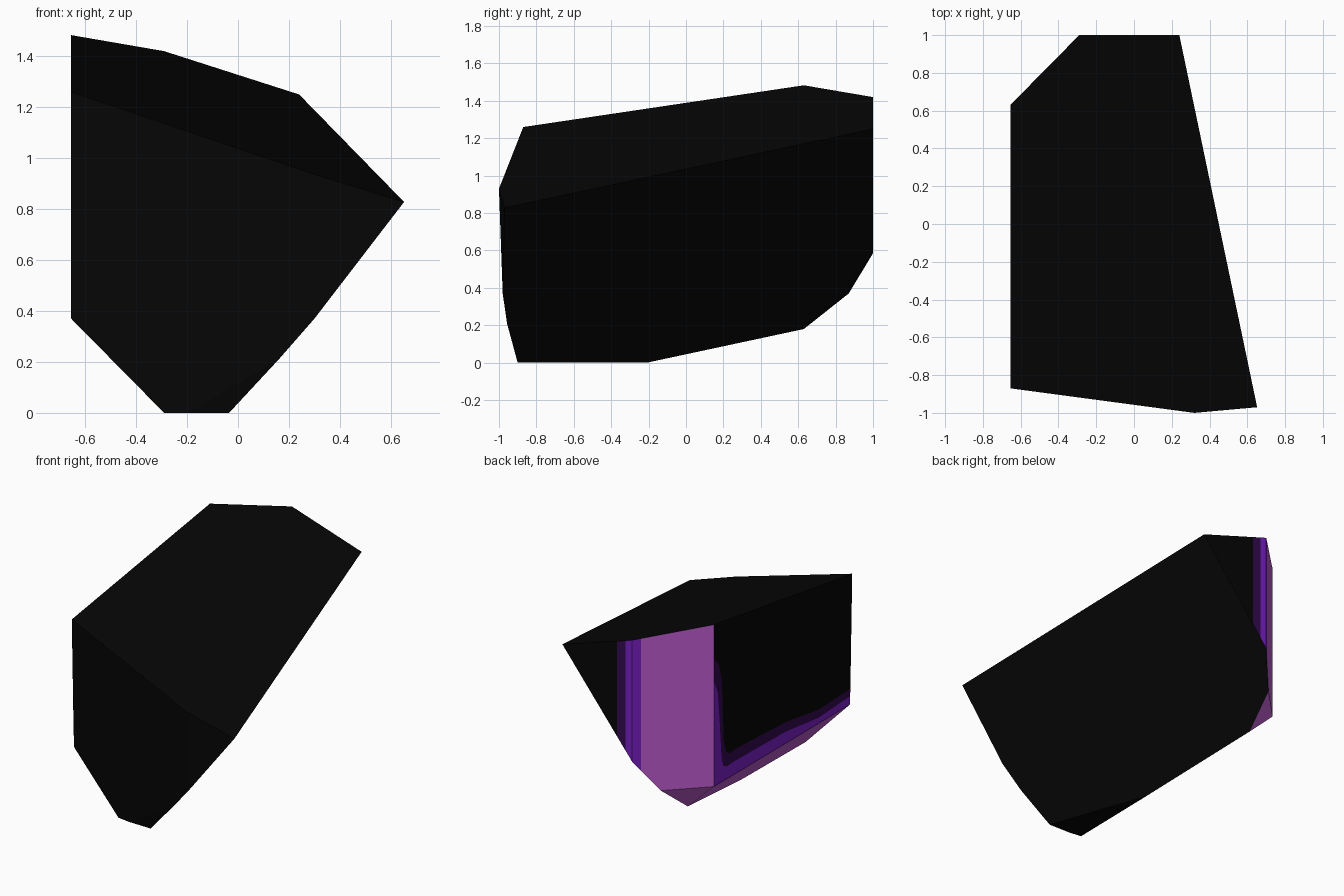
import bpy, bmesh
from mathutils import Vector

if "Cube" in bpy.data.objects:
    bpy.data.objects.remove(bpy.data.objects["Cube"])

# Colours
COLOURS = [("glossy_black", (0.0018, 0.0018, 0.0018)),
           ("dark_purple", (0.033, 0.003, 0.08)),
           ("purple", (0.2, 0.0145, 0.58)),
           ("lilac", (0.54, 0.115, 0.66))]
BLACK, DARK, PURPLE, LILAC = range(4)

LEFT = -0.655
# Corners of the faceted shard
corners = [
    (LEFT, .63, 1.483), (-.29, 1, 1.42), (.24, 1, 1.25),          # top, back
    (.652, -.97, .828), (.32, -1, .93), (LEFT, -.87, 1.26),       # top, front
    (LEFT, -.843, .37), (LEFT, .63, .37),                         # left foot
    (-.29, 1, .585), (-.418, .87, .37), (-.455, .63, .18),        # back lower ridge
    (-.28, -.21, 0), (-.29, -.884, 0), (-.2, -.897, 0), (-.035, -.9, 0),  # base
    (.16, -.957, .21), (.3, -.98, .37)]                           # front lower ridge

bm = bmesh.new()
for c in corners:
    bm.verts.new(c)
bmesh.ops.convex_hull(bm, input=bm.verts[:])
bmesh.ops.dissolve_limit(bm, angle_limit=0.04, verts=bm.verts[:], edges=bm.edges[:])
bm.normal_update()


def facing(x, y, z, tol=0.97):
    d = Vector((x, y, z)).normalized()
    return [f for f in bm.faces if f.normal.dot(d) > tol]


def cut(faces, x):
    geom = set(faces)
    for f in faces:
        geom.update(f.edges)
        geom.update(f.verts)
    bmesh.ops.bisect_plane(bm, geom=list(geom), plane_co=(x, 0, 0), plane_no=(1, 0, 0))
    bm.normal_update()


# Vertical colour bands on the back and the back-left bevel
cut(facing(0, 1, 0), -.24)
cut(facing(0, 1, 0), -.175)
cut(facing(-1, 1, 0), -.33)
for f in bm.faces:
    n, x = f.normal, f.calc_center_median().x
    if n.y > 0.97:
        f.material_index = PURPLE if x < -.24 else DARK if x < -.175 else BLACK
    elif n.x < -0.6 and n.y > 0.6 and abs(n.z) < 0.1:
        f.material_index = PURPLE if x > -.33 else LILAC
    elif n.x < -0.4 and n.z < -0.2:
        f.material_index = LILAC

# Left side: rebuilt as a black panel with two bands along its lower edges
bmesh.ops.delete(bm, geom=facing(-1, 0, 0, 0.999), context='FACES')
outer = [(.63, 1.25), (.575, 1.18), (.545, 1.05), (.525, .64), (.50, .56), (.46, .535),
         (.38, .54), (-.15, .515), (-.5, .465), (-.85, .477)]
inner = [(.63, 1.09), (.59, 1.0), (.57, .8), (.55, .54), (.53, .475), (.49, .455),
         (.42, .46), (-.15, .45), (-.5, .41), (-.847, .427)]


def panel(points, mat):
    f = bm.faces.new([bm.verts.new((LEFT, y, z)) for y, z in points])
    f.normal_update()
    if f.normal.x > 0:
        f.normal_flip()
    f.material_index = mat


panel([(-.87, 1.26), (.63, 1.483)] + outer, BLACK)
panel(outer + inner[::-1], DARK)
panel(inner + [(-.843, .37), (.63, .37)], PURPLE)
bmesh.ops.remove_doubles(bm, verts=bm.verts[:], dist=0.0005)

mesh = bpy.data.meshes.new("stone_shard")
bm.to_mesh(mesh)
bm.free()
for name, rgb in COLOURS:
    m = bpy.data.materials.new(name)
    m.diffuse_color = (*rgb, 1)
    m.use_nodes = True
    m.node_tree.nodes["Principled BSDF"].inputs["Base Color"].default_value = m.diffuse_color
    mesh.materials.append(m)
bpy.context.collection.objects.link(bpy.data.objects.new("stone_shard", mesh))
